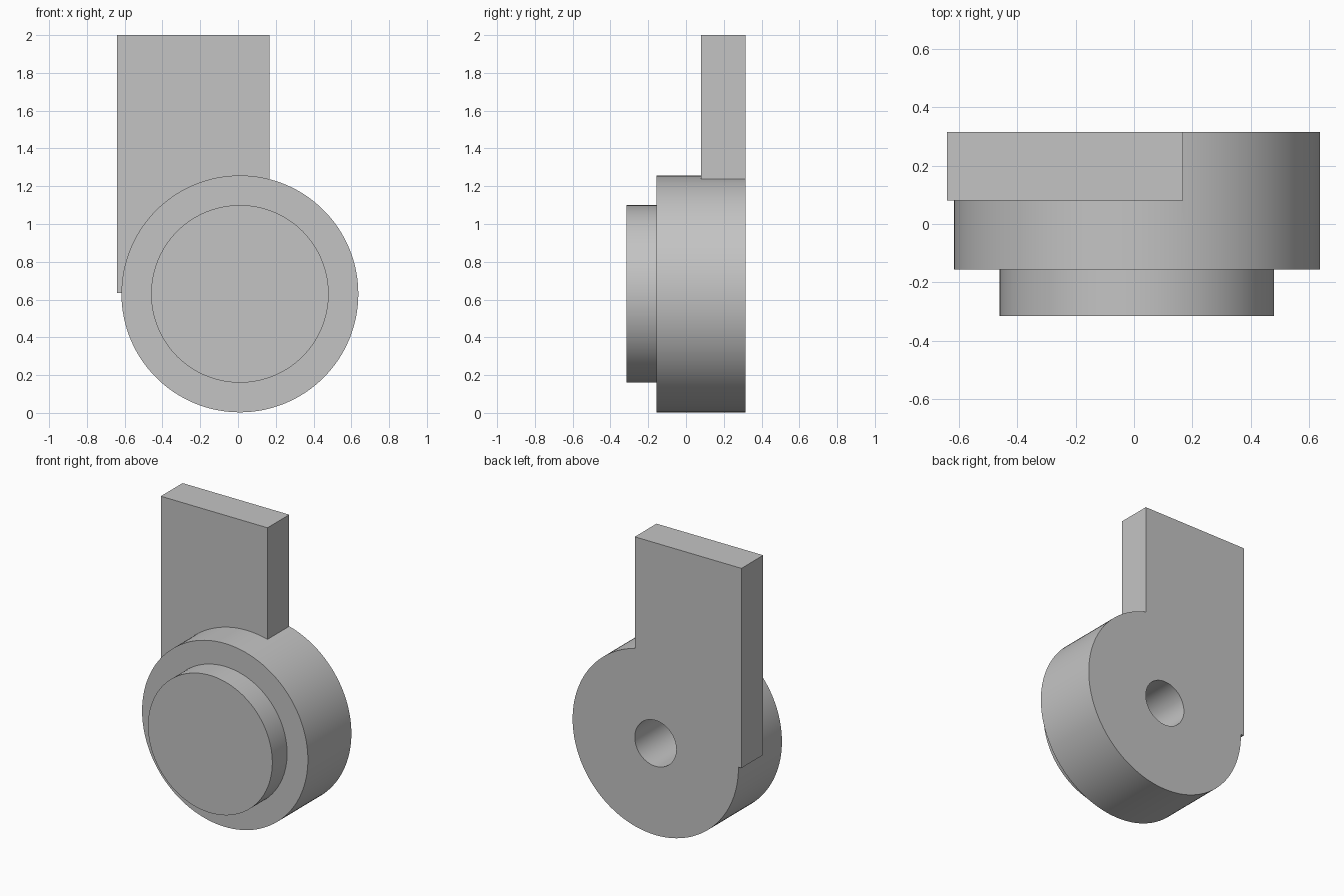
import bpy
import math

cube = bpy.data.objects.get("Cube")
if cube:
    bpy.data.objects.remove(cube, do_unlink=True)

AXIS_X, AXIS_Z = 0.01, 0.63      # centre line of the round parts
BACK, DISC_FRONT, BOSS_FRONT = 0.315, -0.155, -0.315
SPARE = 0.2                      # extra length behind, trimmed flush later

grey = bpy.data.materials.new("plain_grey")
grey.use_nodes = True
colour = (0.55, 0.55, 0.55, 1)
grey.diffuse_color = colour
grey.node_tree.nodes["Principled BSDF"].inputs["Base Color"].default_value = colour


def cylinder(name, radius, y0, y1, sides=128):
    bpy.ops.mesh.primitive_cylinder_add(
        vertices=sides, radius=radius, depth=y1 - y0,
        location=(AXIS_X, (y0 + y1) / 2, AXIS_Z), rotation=(math.pi / 2, 0, 0))
    return finish(name)


def box(name, low, high):
    bpy.ops.mesh.primitive_cube_add(
        size=1, location=[(a + b) / 2 for a, b in zip(low, high)])
    bpy.context.object.scale = [b - a for a, b in zip(low, high)]
    return finish(name)


def finish(name):
    ob = bpy.context.object
    ob.name = name
    ob.data.materials.append(grey)
    bpy.ops.object.transform_apply(location=True, rotation=True, scale=True)
    return ob


def combine(target, other, operation):
    mod = target.modifiers.new(operation.lower(), "BOOLEAN")
    mod.operation, mod.object, mod.solver = operation, other, "EXACT"
    bpy.ops.object.select_all(action="DESELECT")
    target.select_set(True)
    bpy.context.view_layer.objects.active = target
    bpy.ops.object.modifier_apply(modifier=mod.name)
    bpy.data.objects.remove(other, do_unlink=True)


# Main disc, with the raised front boss and the upright plate joined on
body = cylinder("disc_with_plate", 0.627, DISC_FRONT, BACK + SPARE)
combine(body, cylinder("front_boss", 0.47, BOSS_FRONT, DISC_FRONT + 0.05), "UNION")
combine(body, box("upright_plate", (-0.64, 0.08, 0.635),
                  (0.167, BACK + SPARE, 2.0)), "UNION")

# Flush back face and blind bore
combine(body, box("back_trim", (-2, BACK, -1), (2, 1, 3)), "DIFFERENCE")
combine(body, cylinder("bore", 0.157, DISC_FRONT, BACK + SPARE, 64), "DIFFERENCE")

bpy.ops.object.shade_smooth_by_angle(angle=math.radians(30))
